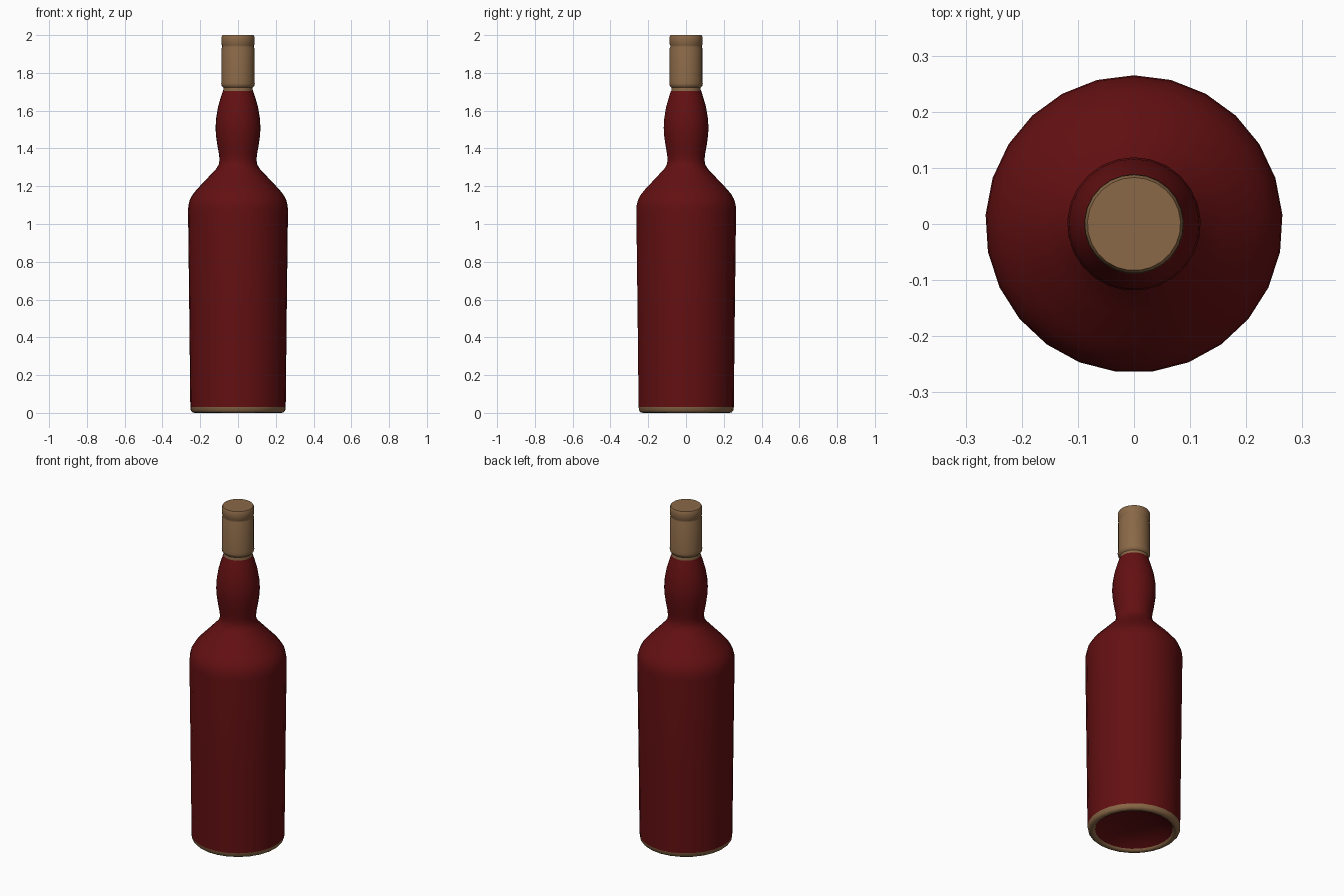
import bpy, bmesh, math

if "Cube" in bpy.data.objects:
    bpy.data.objects.remove(bpy.data.objects["Cube"])

SIDES = 25


def material(name, rgb):
    m = bpy.data.materials.new(name)
    m.diffuse_color = (*rgb, 1)
    m.use_nodes = True
    m.node_tree.nodes["Principled BSDF"].inputs["Base Color"].default_value = m.diffuse_color
    return m


red = material("dark red glass", (0.125, 0.0050, 0.0058))
tan = material("tan cork", (0.255, 0.140, 0.063))


def lathe(name, profile, mat, angle=40):
    """Spin (radius, z) points around z; a radius of 0 closes the end."""
    bm = bmesh.new()
    rings = []
    for r, z in profile:
        if r == 0:
            rings.append([bm.verts.new((0, 0, z))] * SIDES)
        else:
            rings.append([bm.verts.new((r * math.sin(2 * math.pi * i / SIDES),
                                        r * math.cos(2 * math.pi * i / SIDES), z))
                          for i in range(SIDES)])
    for a, b in zip(rings, rings[1:]):
        for i in range(SIDES):
            j = (i + 1) % SIDES
            bm.faces.new(list(dict.fromkeys((a[j], a[i], b[i], b[j]))))
    me = bpy.data.meshes.new(name)
    bm.to_mesh(me)
    bm.free()
    ob = bpy.data.objects.new(name, me)
    bpy.context.collection.objects.link(ob)
    me.materials.append(mat)
    bpy.ops.object.select_all(action='DESELECT')
    ob.select_set(True)
    bpy.context.view_layer.objects.active = ob
    bpy.ops.object.shade_smooth_by_angle(angle=math.radians(angle))
    return ob


# Bottle: straight body, sloped shoulder, bulging neck
lathe("bottle_body", [
    (0.253, 0.03), (0.258, 0.50), (0.265, 1.07), (0.263, 1.10), (0.255, 1.13),
    (0.240, 1.157), (0.215, 1.187), (0.160, 1.245), (0.115, 1.293), (0.102, 1.315),
    (0.098, 1.34), (0.101, 1.37), (0.110, 1.42), (0.117, 1.47), (0.119, 1.51),
    (0.116, 1.56), (0.106, 1.62), (0.090, 1.675), (0.080, 1.705)], red)

# Tan foot ring
lathe("base_ring", [
    (0.212, 0.012), (0.218, 0.003), (0.230, 0.0), (0.242, 0.003),
    (0.250, 0.012), (0.253, 0.03)], tan, 60)

# Recessed underside
lathe("underside", [(0, 0.06), (0.10, 0.052), (0.17, 0.035), (0.212, 0.012)], red)

# Cap: collar, sleeve, groove and top band
lathe("cap", [
    (0.079, 1.70), (0.077, 1.722), (0.086, 1.730), (0.089, 1.742), (0.087, 1.755),
    (0.087, 1.930), (0.084, 1.937), (0.084, 1.945), (0.088, 1.952),
    (0.088, 1.990), (0.083, 2.0), (0, 2.0)], tan)
